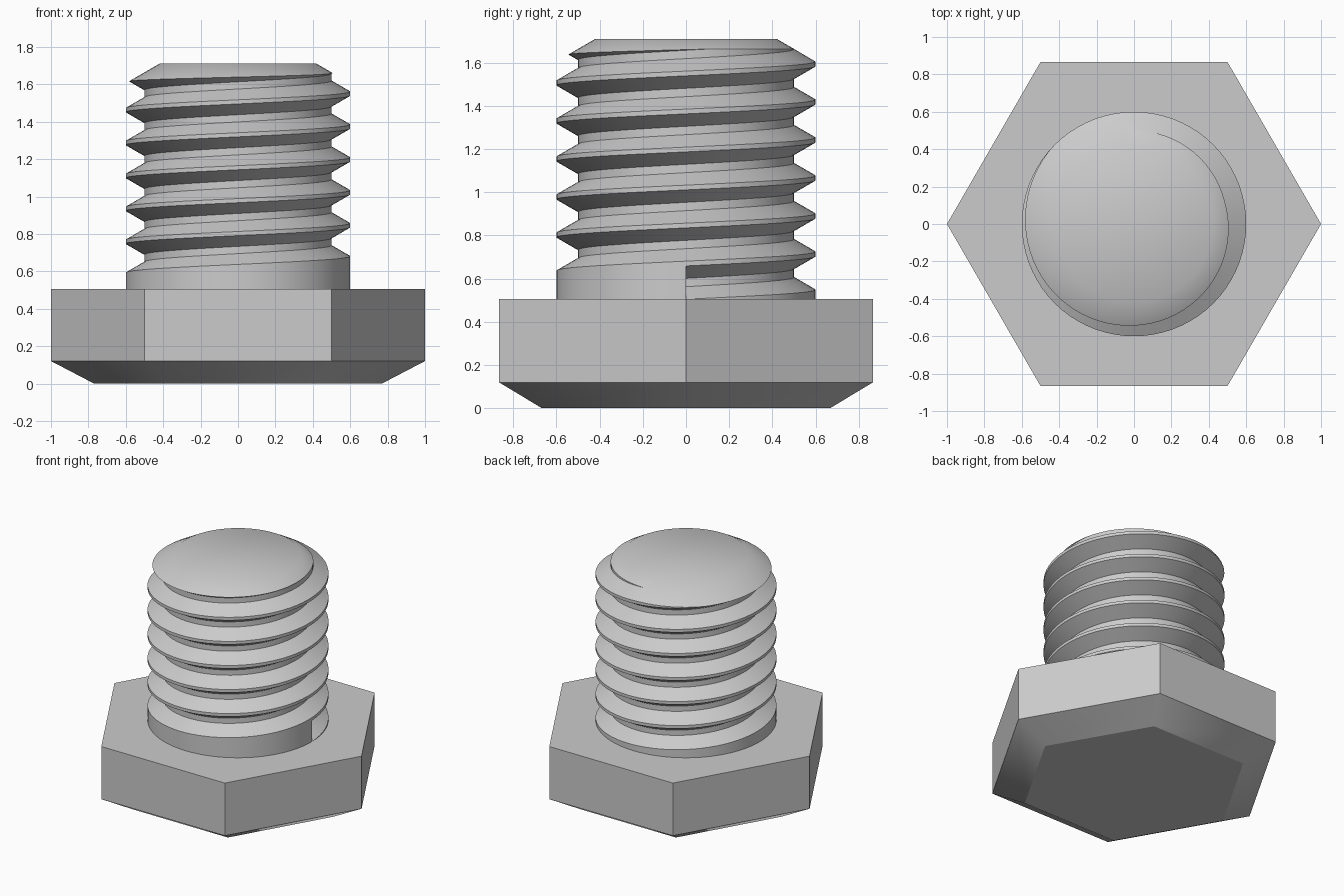
import bpy, bmesh, math

cube = bpy.data.objects.get("Cube")
if cube:
    bpy.data.objects.remove(cube)

steel = bpy.data.materials.new("steel_grey")
steel.use_nodes = True
colour = (0.6, 0.6, 0.6, 1)
steel.diffuse_color = colour
steel.node_tree.nodes["Principled BSDF"].inputs["Base Color"].default_value = colour


def finish(name, bm, angle):
    mesh = bpy.data.meshes.new(name)
    bm.to_mesh(mesh)
    bm.free()
    mesh.materials.append(steel)
    obj = bpy.data.objects.new(name, mesh)
    bpy.context.collection.objects.link(obj)
    bpy.ops.object.select_all(action='DESELECT')
    obj.select_set(True)
    bpy.context.view_layer.objects.active = obj
    bpy.ops.object.shade_smooth_by_angle(angle=math.radians(angle))


HEAD_TOP, TIP = 0.505, 1.71
CREST, ROOT, TIP_R = 0.6, 0.5, 0.42
PITCH, TURNS, SEGMENTS = 0.176, 8, 72
SLOPE = math.tan(math.radians(30))
FLANK = (CREST - ROOT) * SLOPE
FLAT = PITCH / 8

# Hexagonal head with a chamfered underside
bm = bmesh.new()
rings = []
for radius, z in ((0.77, 0), (1, 0.12), (1, HEAD_TOP)):
    rings.append([bm.verts.new((radius * math.cos(k * math.pi / 3),
                                radius * math.sin(k * math.pi / 3), z)) for k in range(6)])
for low, high in zip(rings, rings[1:]):
    for k in range(6):
        n = (k + 1) % 6
        bm.faces.new((low[k], low[n], high[n], high[k]))
bm.faces.new(rings[0][::-1])
bm.faces.new(rings[-1])
finish("hex_head", bm, 30.5)


# Thread outline at one angle, trimmed by the conical tip
def above_tip(point):
    return point[1] + (point[0] - TIP_R) * SLOPE - TIP


def thread_outline(turn):
    z = HEAD_TOP + PITCH * turn
    raw = [(CREST, HEAD_TOP), (CREST, z)]
    for k in range(TURNS):
        raw += [(ROOT, z + FLANK), (ROOT, z + PITCH - FLAT - FLANK),
                (CREST, z + PITCH - FLAT), (CREST, z + PITCH)]
        z += PITCH
    points, cut = [], None
    for i, p in enumerate(raw):
        if cut is None and above_tip(p) > 0:
            q = raw[i - 1]
            t = above_tip(q) / (above_tip(q) - above_tip(p))
            cut = (q[0] + (p[0] - q[0]) * t, q[1] + (p[1] - q[1]) * t)
        points.append(cut or p)
    return points + [(TIP_R, TIP), (0, TIP)]


# Threaded shank swept around the axis, rising one pitch per turn
bm = bmesh.new()
columns = []
for s in range(SEGMENTS + 1):
    a = 2 * math.pi * s / SEGMENTS
    columns.append([bm.verts.new((r * math.cos(a), r * math.sin(a), z))
                    for r, z in thread_outline(s / SEGMENTS)])
for left, right in zip(columns, columns[1:]):
    for j in range(len(left) - 1):
        bm.faces.new((left[j], right[j], right[j + 1], left[j + 1]))
# Wall where the groove begins
bm.faces.new(columns[0][1:5])
bmesh.ops.remove_doubles(bm, verts=bm.verts[:], dist=0.0001)
finish("threaded_shank", bm, 40)
